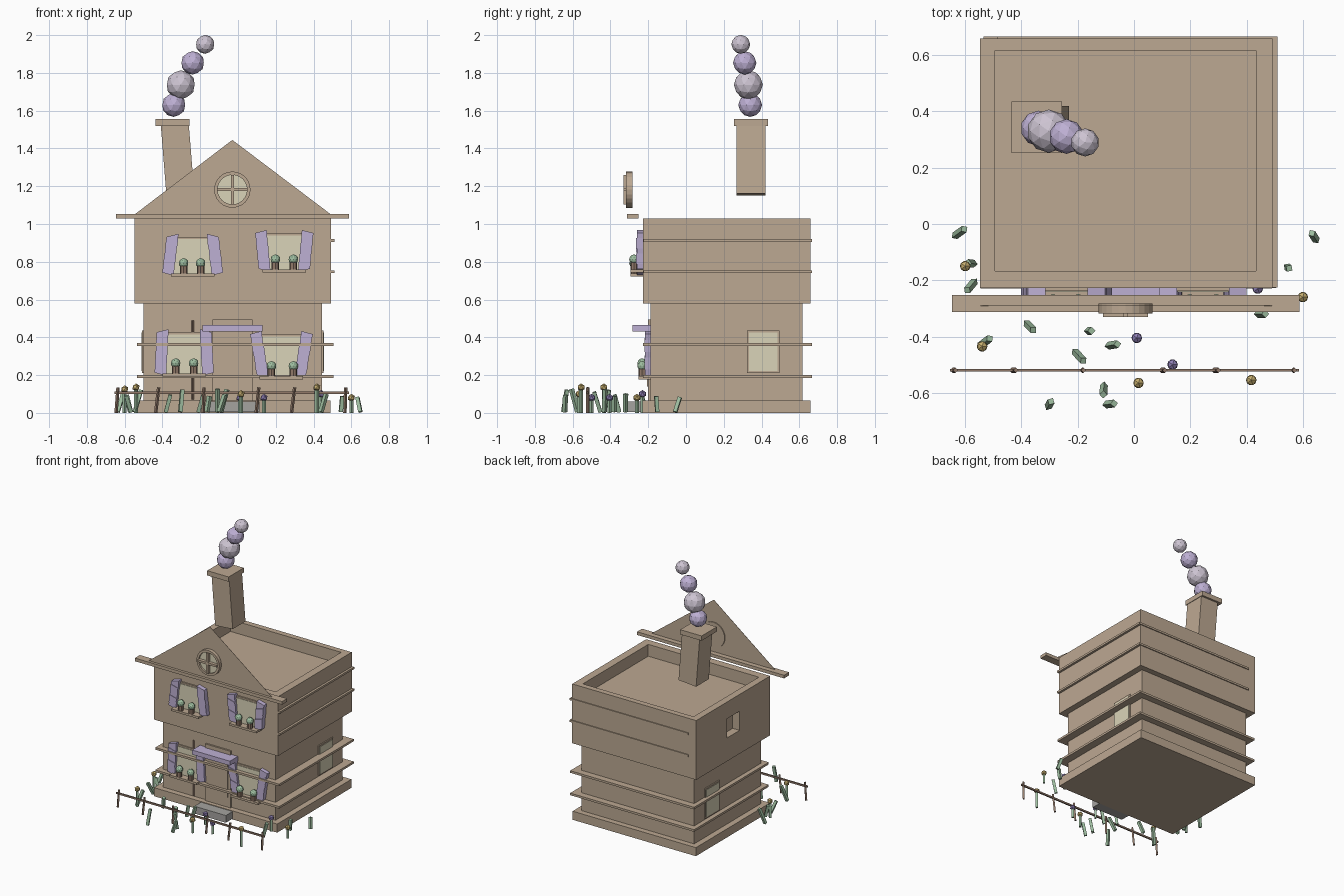
import bpy, bmesh, math, random
from mathutils import Matrix, Vector

random.seed(4)
cube = bpy.data.objects.get("Cube")
if cube:
    bpy.data.objects.remove(cube)


def material(name, rgb):
    m = bpy.data.materials.new(name)
    lin = [(c / 255 / 12.92) if c < 10 else ((c / 255 + 0.055) / 1.055) ** 2.4 for c in rgb]
    m.diffuse_color = (*lin, 1)
    m.use_nodes = True
    m.node_tree.nodes["Principled BSDF"].inputs["Base Color"].default_value = (*lin, 1)
    return m


WALL = material("warm_brown", (188, 168, 146))
GLASS = material("pale_glass", (218, 212, 184))
LILAC = material("lilac", (190, 176, 212))
LEAF = material("leaf_green", (158, 190, 160))
BARK = material("bark_brown", (146, 122, 106))
STONE = material("stone_grey", (165, 163, 160))
SMOKE = material("pale_smoke", (205, 196, 210))
YELLOW = material("flower_yellow", (200, 176, 112))
VIOLET = material("flower_violet", (146, 130, 184))


def finish(name, bm, mat):
    bmesh.ops.recalc_face_normals(bm, faces=bm.faces)
    me = bpy.data.meshes.new(name)
    bm.to_mesh(me)
    bm.free()
    me.materials.append(mat)
    ob = bpy.data.objects.new(name, me)
    bpy.context.collection.objects.link(ob)
    return ob


def box(name, x, y, z, mat, turn=None):
    """Box from (min, max) ranges, optionally rotated about its centre."""
    bm = bmesh.new()
    bmesh.ops.create_cube(bm, size=1)
    size = Matrix.Diagonal((x[1] - x[0], y[1] - y[0], z[1] - z[0], 1))
    mid = Matrix.Translation((sum(x) / 2, sum(y) / 2, sum(z) / 2))
    bm.transform(mid @ (turn or Matrix()) @ size)
    return finish(name, bm, mat)


def prism(name, pts, y, mat):
    """Front outline of (x, z) points extruded along y."""
    bm = bmesh.new()
    face = bm.faces.new([bm.verts.new((px, y[0], pz)) for px, pz in pts])
    out = bmesh.ops.extrude_face_region(bm, geom=[face])["geom"]
    bmesh.ops.translate(bm, vec=(0, y[1] - y[0], 0),
                        verts=[v for v in out if isinstance(v, bmesh.types.BMVert)])
    return finish(name, bm, mat)


def ball(name, at, r, mat, sub=2):
    bm = bmesh.new()
    bmesh.ops.create_icosphere(bm, subdivisions=sub, radius=r, matrix=Matrix.Translation(at))
    return finish(name, bm, mat)


def stick(name, a, b, w, mat, sides=4):
    """Straight stalk from a to b."""
    a, b = Vector(a), Vector(b)
    bm = bmesh.new()
    rot = (b - a).to_track_quat('Z', 'Y').to_matrix().to_4x4()
    bmesh.ops.create_cone(bm, cap_ends=True, segments=sides, radius1=w, radius2=w,
                          depth=(b - a).length, matrix=Matrix.Translation((a + b) / 2) @ rot)
    return finish(name, bm, mat)


def cut(target, cutter):
    mod = target.modifiers.new("cut", 'BOOLEAN')
    mod.object = cutter
    mod.solver = 'EXACT'
    cutter.hide_render = True
    cutter.hide_viewport = True


# House body
box("foundation", (-.545, .49), (-.23, .66), (0, .065), WALL)
box("lower_storey", (-.5, .445), (-.187, .617), (.06, .59), WALL)
upper = box("upper_storey", (-.548, .493), (-.227, .66), (.58, 1.03), WALL)
cut(upper, box("roof_recess_cutter", (-.495, .434), (-.167, .617), (.94, 1.2), WALL))
cut(upper, box("side_opening_cutter", (-.7, -.49), (.14, .293), (.757, .903), WALL))
for z in (.185, .355):
    box("lower_ledge", (-.535, .505), (-.228, .667), (z, z + .016), WALL)
for z in (.74, .905):
    box("upper_ledge", (-.485, .51), (-.225, .667), (z, z + .015), WALL)

# Gable with its board and round window
prism("gable", [(-.548, 1.05), (.493, 1.05), (-.03, 1.445)], (-.292, -.29), WALL)
box("gable_board", (-.647, .588), (-.312, -.252), (1.028, 1.052), WALL)
ring = [(math.cos(t * math.tau / 24), math.sin(t * math.tau / 24)) for t in range(24)]
disc = lambda r: [(-.03 + r * c, 1.182 + r * s) for c, s in ring]
rim = prism("round_window_rim", disc(.096), (-.318, -.283), WALL)
cut(rim, prism("round_window_cutter", disc(.078), (-.4, -.299), WALL))
prism("round_window_glass", disc(.079), (-.305, -.298), GLASS)
box("round_window_bar", (-.11, .05), (-.33, -.304), (1.174, 1.19), WALL)
box("round_window_post", (-.038, -.022), (-.33, -.304), (1.104, 1.26), WALL)

# Chimney and smoke
box("chimney", (-.394, -.246), (.267, .42), (1.155, 1.53), WALL, Matrix.Rotation(-.08, 4, 'Y'))
box("chimney_cap", (-.436, -.256), (.253, .435), (1.52, 1.556), WALL)
for i, (x, y, z, r) in enumerate([(-.34, .34, 1.63, .063), (-.303, .33, 1.737, .077),
                                  (-.24, .311, 1.853, .062), (-.174, .29, 1.951, .05)]):
    ball("smoke_puff", (x, y, z), r, SMOKE if i % 2 else LILAC)


# Front windows: tapered pane, leaning slatted shutters, sill, two potted plants
def front_window(x, z0, z1, wall, top, low, pots):
    def edge(side, t):
        return x + side * (low + (top - low) * t)
    h = z1 - z0
    for name, grow, depth, mat in (("window_frame", .012, .008, WALL), ("window_pane", 0, .012, GLASS)):
        prism(name, [(edge(-1, 0) - grow, z0), (edge(1, 0) + grow, z0),
                     (edge(1, 1) + grow, z1 - .02 + grow), (edge(-1, 1) - grow, z1 - .02 + grow)],
              (wall - depth, wall + .01), mat)
    for s in (-1, 1):
        n = 5
        for i in range(n):
            a, b = i / n, (i + 1) / n
            skew = .008 * (-1) ** i
            x0, x1 = edge(s, a), edge(s, b)
            prism("shutter_slat", [(x0 - .005 * s, z0 + h * a - skew), (x0 + .057 * s, z0 + h * a + skew),
                                   (x1 + .057 * s, z0 + h * b - skew), (x1 - .005 * s, z0 + h * b + skew)],
                  (wall - .03 - .004 * (i % 2), wall + .005), LILAC)
    box("window_sill", (x - .115, x + .115), (wall - .065, wall + .01), (z0 - .012, z0 + .004), WALL)
    for px in pots:
        stick("plant_pot", (px, wall - .045, z0), (px, wall - .045, z0 + .045), .02, BARK, 8)
        ball("pot_plant", (px, wall - .045, z0 + .058), .026, LEAF)


front_window(-.24, .735, .94, -.23, .08, .105, (-.288, -.198))
front_window(.245, .755, .96, -.23, .098, .078, (.198, .293))
front_window(-.285, .205, .435, -.187, .088, .1, (-.33, -.235))
front_window(.23, .19, .425, -.187, .11, .072, (.177, .293))

# Side windows
for x in (-.5, .445):
    box("side_window_frame", (x - .008, x + .008), (.322, .495), (.21, .437), WALL)
    box("side_window_pane", (x - .011, x + .011), (.333, .484), (.221, .426), GLASS)

# Door, canopy and step
box("door_frame", (-.135, .077), (-.2, -.18), (.065, .495), WALL)
box("door", (-.11, .055), (-.207, -.19), (.14, .43), WALL)
box("door_canopy", (-.187, .13), (-.283, -.187), (.432, .466), LILAC)
box("door_step", (-.15, .115), (-.31, -.22), (.005, .06), STONE)
stick("wall_pole", (-.24, -.188, .07), (-.24, -.188, .49), .006, BARK)

# Fence
box("fence_rail", (-.655, .587), (-.525, -.515), (.1, .113), BARK)
for x in (-.635, -.42, -.18, .11, .3, .57):
    lean = random.uniform(-.02, .02)
    stick("fence_post", (x + lean, -.52, 0), (x, -.52, .135), .009, BARK)

# Grass stalks
for x, y in [(-.62, -.03), (-.58, -.14), (-.58, -.22), (-.53, -.42), (-.37, -.365), (-.3, -.64),
             (-.195, -.47), (-.158, -.38), (-.108, -.59), (-.085, -.64), (-.075, -.43),
             (.453, -.32), (.548, -.155), (.64, -.045)]:
    dx, dy = random.uniform(-.02, .02), random.uniform(-.02, .02)
    stick("grass_stalk", (x - dx, y - dy, .005), (x + dx, y + dy, random.uniform(.08, .13)), .014, LEAF)

# Flowers on short stems
for x, y, z, mat in [(-.6, -.15, .125, YELLOW), (-.54, -.435, .135, YELLOW), (.016, -.565, .1, YELLOW),
                     (.417, -.555, .135, YELLOW), (.6, -.26, .08, YELLOW), (.01, -.405, .08, VIOLET),
                     (.137, -.5, .08, VIOLET), (.44, -.23, .1, VIOLET)]:
    stick("flower_stem", (x, y, 0), (x, y, z), .011, LEAF)
    ball("flower_head", (x, y, z), .021, mat, 1)
